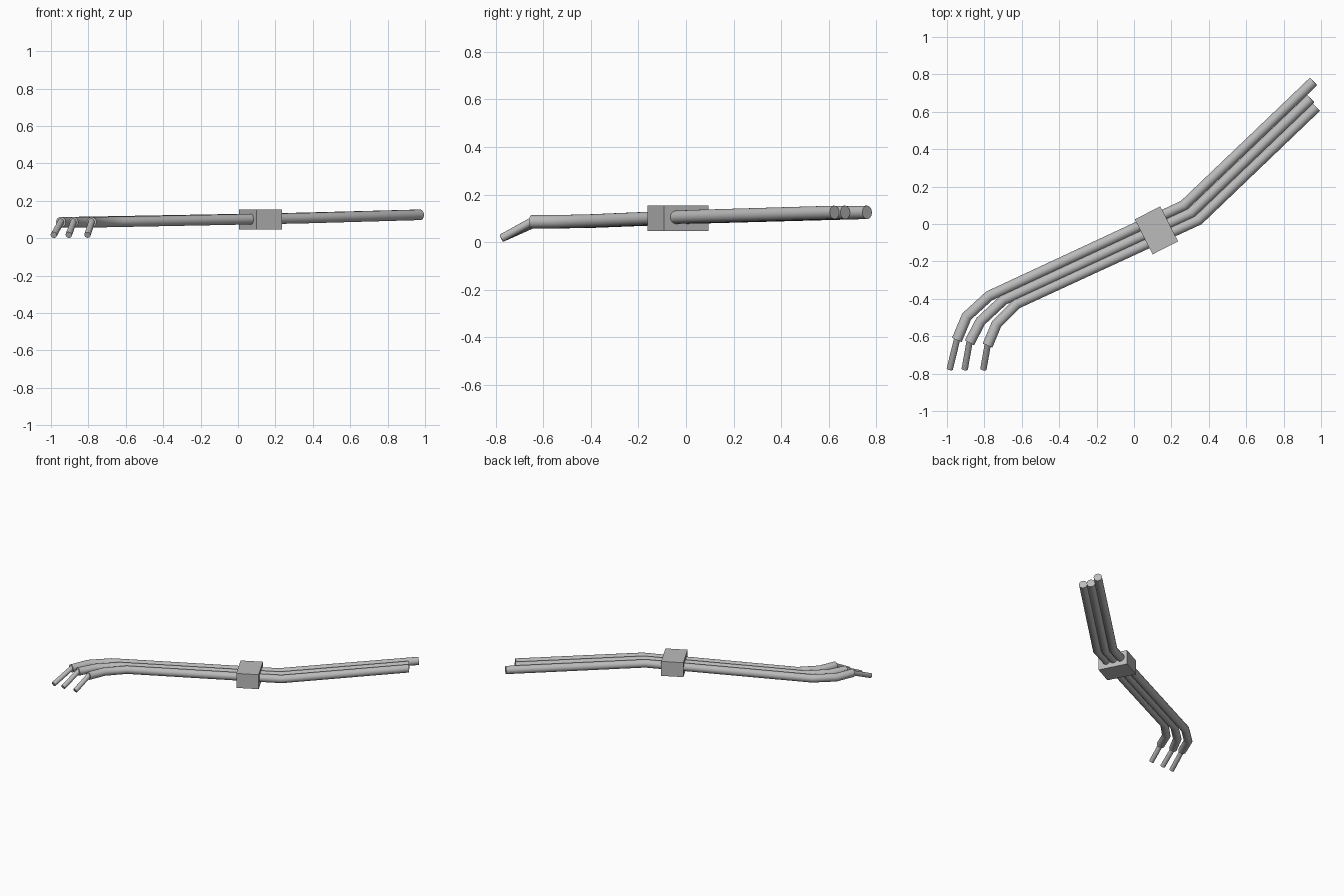
import bpy, bmesh, math
from mathutils import Vector, Matrix

cube = bpy.data.objects.get("Cube")
if cube:
    bpy.data.objects.remove(cube, do_unlink=True)

GREY = (0.5, 0.5, 0.5, 1)
mat = bpy.data.materials.new("plain grey")
mat.use_nodes = True
mat.diffuse_color = GREY
mat.node_tree.nodes["Principled BSDF"].inputs["Base Color"].default_value = GREY


def make_object(name, bm, smooth=False):
    bmesh.ops.recalc_face_normals(bm, faces=bm.faces)
    mesh = bpy.data.meshes.new(name)
    bm.to_mesh(mesh)
    bm.free()
    mesh.materials.append(mat)
    ob = bpy.data.objects.new(name, mesh)
    bpy.context.collection.objects.link(ob)
    if smooth:
        bpy.ops.object.select_all(action="DESELECT")
        ob.select_set(True)
        bpy.context.view_layer.objects.active = ob
        bpy.ops.object.shade_smooth_by_angle(angle=math.radians(25))
    return ob


def tube(name, points, radius, sides=24):
    """Round capped tube along a path, with mitred joints."""
    pts = [Vector(p) for p in points]
    dirs = [(b - a).normalized() for a, b in zip(pts, pts[1:])]
    side = dirs[0].cross(Vector((0, 0, 1))).normalized()
    up = side.cross(dirs[0])
    ring = []
    for i in range(sides):
        a = math.tau * i / sides
        ring.append(pts[0] + radius * (side * math.cos(a) + up * math.sin(a)))
    bm = bmesh.new()
    last = [bm.verts.new(p) for p in ring]
    bm.faces.new(last)
    for k, d in enumerate(dirs):
        # Slide the ring along the segment onto the mitre plane
        n = d + dirs[k + 1] if k + 1 < len(dirs) else d
        ring = [p + d * ((pts[k + 1] - p).dot(n) / d.dot(n)) for p in ring]
        new = [bm.verts.new(p) for p in ring]
        for i in range(sides):
            j = (i + 1) % sides
            bm.faces.new((last[i], last[j], new[j], new[i]))
        last = new
    bm.faces.new(last)
    return make_object(name, bm, smooth=True)


# Cables: plan position of rear end, bends, sleeve end and bare tip
heights = (0.125, 0.107, 0.088, 0.086, 0.086)
cables = {
    "outer": ((0.96, 0.762), (0.267, 0.10), (-0.775, -0.385),
              (-0.895, -0.495), (-0.947, -0.62), (-0.985, -0.775)),
    "middle": ((0.945, 0.67), (0.307, 0.06), (-0.698, -0.406),
               (-0.82, -0.52), (-0.88, -0.635), (-0.905, -0.775)),
    "inner": ((0.975, 0.625), (0.345, 0.022), (-0.625, -0.425),
              (-0.735, -0.535), (-0.783, -0.65), (-0.805, -0.775)),
}
for name, plan in cables.items():
    path = [Vector((x, y, z)) for (x, y), z in zip(plan, heights)]
    tube(name + "_cable", path, 0.028)
    # Bare wire starts inside the sleeve and droops to the ground
    tip = Vector((*plan[-1], 0.017))
    start = path[-1] + (path[-1] - tip).normalized() * 0.01
    tube(name + "_wire_tip", (start, tip), 0.017, 20)

# Clamp block around the three cables
bm = bmesh.new()
bmesh.ops.create_cube(bm, size=1, matrix=Matrix.Translation((0.12, -0.034, 0.1))
                      @ Matrix.Rotation(math.radians(27), 4, "Z")
                      @ Matrix.Diagonal((0.153, 0.21, 0.108, 1)))
make_object("clamp_block", bm)
